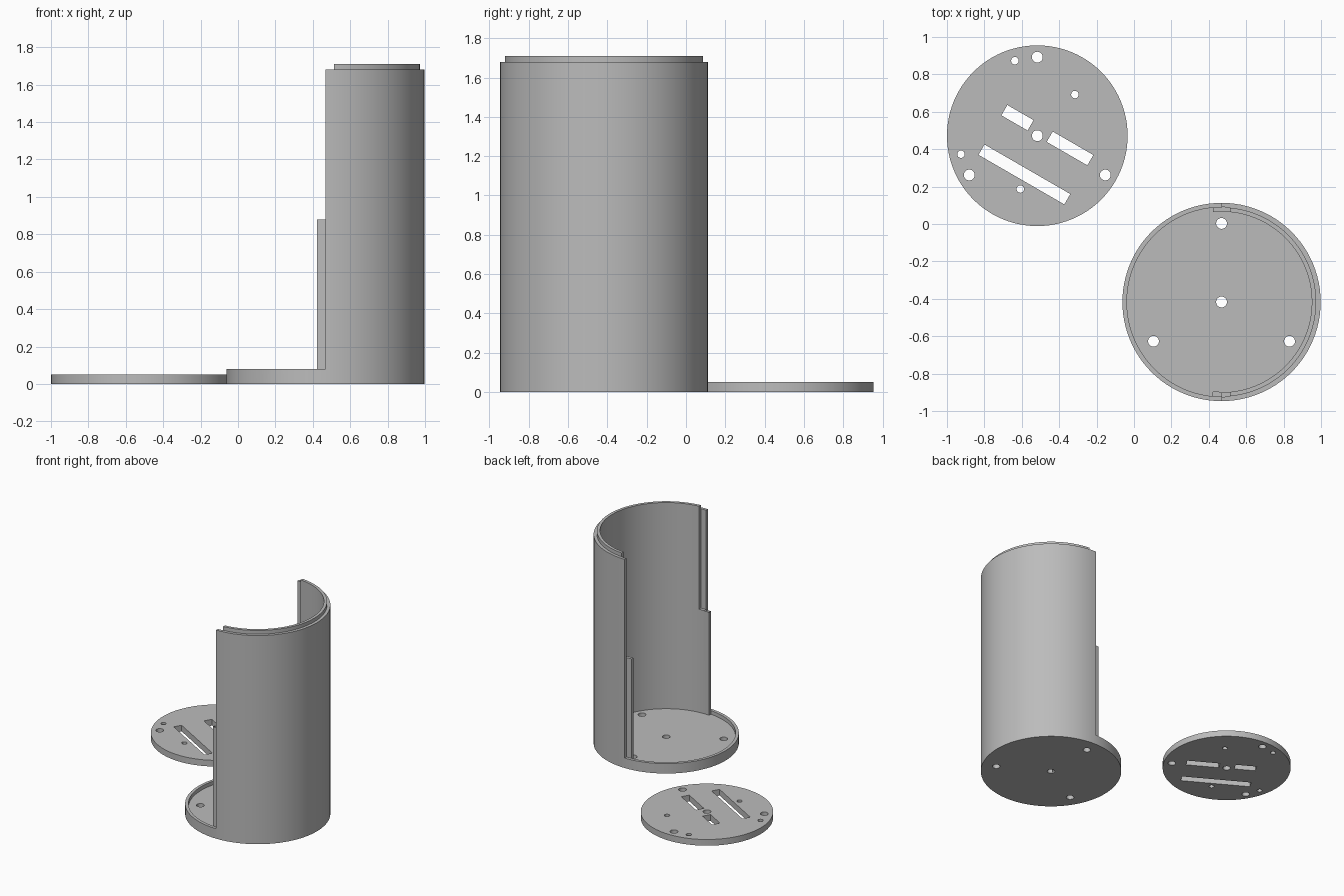
import bpy, bmesh
from math import acos, cos, sin, pi, radians
from mathutils import Vector, Matrix

cube = bpy.data.objects.get("Cube")
if cube:
    bpy.data.objects.remove(cube, do_unlink=True)

SEG = 96
TUBE = Vector((0.468, -0.417, 0))      # centre of the housing
PLATE = Vector((-0.517, 0.472, 0))     # centre of the loose plate
R_OUT, R_LIP, R_IN = 0.53, 0.506, 0.483
FLOOR, RIM, MID, TOP, LIP = 0.05, 0.08, 0.88, 1.68, 1.71
TONGUE = 0.045                         # overlap of the tongue and groove

grey = bpy.data.materials.new("light grey plastic")
grey.use_nodes = True
COLOUR = (0.5, 0.5, 0.5, 1)
grey.diffuse_color = COLOUR
grey.node_tree.nodes["Principled BSDF"].inputs["Base Color"].default_value = COLOUR


def make(name, bm, place):
    bmesh.ops.recalc_face_normals(bm, faces=bm.faces)
    me = bpy.data.meshes.new(name)
    bm.to_mesh(me)
    bm.free()
    ob = bpy.data.objects.new(name, me)
    ob.location = place
    me.materials.append(grey)
    bpy.context.collection.objects.link(ob)
    return ob


def prism(name, outline, z0, z1, place):
    bm = bmesh.new()
    face = bm.faces.new([bm.verts.new((x, y, z0)) for x, y in outline])
    new = bmesh.ops.extrude_face_region(bm, geom=[face])["geom"]
    up = [v for v in new if isinstance(v, bmesh.types.BMVert)]
    bmesh.ops.translate(bm, verts=up, vec=(0, 0, z1 - z0))
    return make(name, bm, place)


def arc(r, a0, a1, n=SEG):
    return [(r * cos(a0 + (a1 - a0) * i / n), r * sin(a0 + (a1 - a0) * i / n))
            for i in range(n + 1)]


def circle(r, n=SEG):
    return arc(r, 0, 2 * pi, n)[:-1]


def clipped_disc(r, x):
    # the part of a disc lying left of x
    a = acos(x / r)
    return arc(r, a, 2 * pi - a)


def rectangle(x0, x1, y):
    return [(x0, -y), (x1, -y), (x1, y), (x0, y)]


def lathe(name, profile, place):
    bm = bmesh.new()
    vs = [bm.verts.new((r, 0, z)) for r, z in profile]
    es = [bm.edges.new(p) for p in zip(vs, vs[1:])]
    bmesh.ops.spin(bm, geom=vs + es, axis=(0, 0, 1), cent=(0, 0, 0),
                   angle=2 * pi, steps=SEG, use_merge=True)
    bmesh.ops.remove_doubles(bm, verts=bm.verts, dist=1e-5)
    return make(name, bm, place)


def cut(ob, cutters):
    for c in cutters:
        c.hide_render = True
        mod = ob.modifiers.new("cut", 'BOOLEAN')
        mod.object, mod.operation, mod.solver = c, 'DIFFERENCE', 'EXACT'
    bpy.context.view_layer.update()
    deps = bpy.context.evaluated_depsgraph_get()
    me = bpy.data.meshes.new_from_object(ob.evaluated_get(deps))
    ob.modifiers.clear()
    ob.data = me
    me.materials.clear()
    me.materials.append(grey)
    for c in cutters:
        bpy.data.objects.remove(c, do_unlink=True)
    bpy.ops.object.select_all(action='DESELECT')
    ob.select_set(True)
    bpy.context.view_layer.objects.active = ob
    bpy.ops.object.shade_smooth_by_angle(angle=radians(30))


def hole(x, y, r, place):
    return prism("hole_cutter", circle(r, 32), -0.1, 0.2, place + Vector((x, y, 0)))


def screw_holes(place):
    # centre hole and three around it
    spots = [(0, 0)] + [(0.42 * cos(radians(a)), 0.42 * sin(radians(a)))
                        for a in (90, 210, 330)]
    return [hole(x, y, 0.029, place) for x, y in spots]


# Housing: floor, tube wall and stepped top lip, opened on its left half
housing = lathe("half_tube_housing", [
    (0, 0), (R_OUT, 0), (R_OUT, TOP), (R_LIP, TOP), (R_LIP, LIP),
    (R_IN, LIP), (R_IN, FLOOR), (0, FLOOR)], TUBE)
half_ring = arc(0.6, pi / 2, 1.5 * pi) + arc(R_LIP, 1.5 * pi, pi / 2)
cut(housing, [
    prism("upper_cutter", rectangle(-0.7, 0, 0.7), MID, 2, TUBE),
    prism("lower_cutter", rectangle(-0.7, -TONGUE, 0.7), RIM, 1, TUBE),
    prism("tongue_cutter", half_ring, RIM, 1, TUBE),
    prism("rim_cutter", clipped_disc(R_LIP, -TONGUE), FLOOR, 0.1, TUBE),
    prism("groove_cutter", clipped_disc(R_LIP + 0.001, TONGUE), MID, 2, TUBE),
] + screw_holes(TUBE))

# Loose mounting plate with screw holes, small holes and slanted slots
plate = prism("mounting_plate", circle(R_IN), 0, FLOOR, PLATE)
small = [(-0.12, 0.401), (0.201, 0.22), (-0.408, -0.099), (-0.091, -0.285)]
slots = [(-0.106, 0.096, 0.162), (0.175, -0.068, 0.251), (-0.069, -0.207, 0.53)]
cutters = screw_holes(PLATE) + [hole(x, y, 0.02, PLATE) for x, y in small]
for x, y, length in slots:
    slot = prism("slot_cutter", rectangle(-length / 2, length / 2, 0.032),
                 -0.1, 0.2, PLATE + Vector((x, y, 0)))
    slot.rotation_euler.z = radians(-30)
    cutters.append(slot)
cut(plate, cutters)
